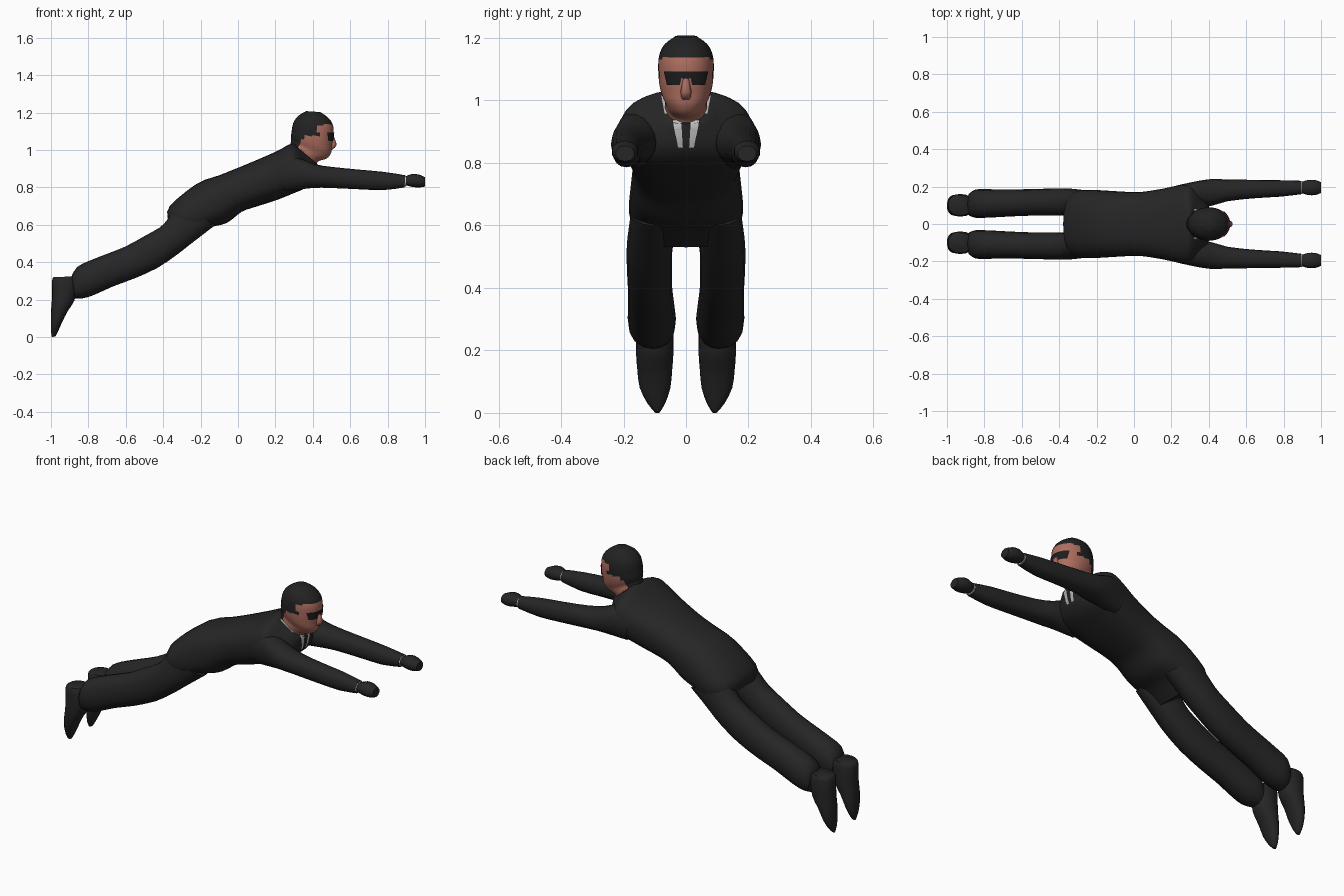
import bpy, bmesh, math
from mathutils import Vector
from mathutils.bvhtree import BVHTree


def material(name, r, g, b):
    m = bpy.data.materials.new(name)
    m.diffuse_color = (r, g, b, 1)
    return m


SUIT = material("suit black", 0.019, 0.019, 0.019)
HAIR = material("hair black", 0.016, 0.016, 0.016)
SKIN = material("skin", 0.42, 0.155, 0.115)
SHIRT = material("shirt grey", 0.5, 0.5, 0.5)
LENS = material("lens black", 0.012, 0.012, 0.012)


def finish(name, bm, mats, angle=50):
    mesh = bpy.data.meshes.new(name)
    bm.to_mesh(mesh)
    ob = bpy.data.objects.new(name, mesh)
    bpy.context.collection.objects.link(ob)
    for m in mats:
        mesh.materials.append(m)
    bpy.context.view_layer.objects.active = ob
    ob.select_set(True)
    bpy.ops.object.shade_smooth_by_angle(angle=math.radians(angle))
    ob.select_set(False)
    return ob


def smooth_rows(rows, sub):
    """Catmull-Rom interpolation between the given sections."""
    out = []
    for i in range(len(rows) - 1):
        quad = [rows[max(i - 1, 0)], rows[i], rows[i + 1], rows[min(i + 2, len(rows) - 1)]]
        for k in range(sub):
            t = k / sub
            out.append([0.5 * (2 * b + (c - a) * t + (2 * a - 5 * b + 4 * c - d) * t * t
                               + (3 * b - a - 3 * c + d) * t ** 3) for a, b, c, d in zip(*quad)])
    return out + [list(rows[-1])]


def loft(name, rows, mats, side=1, n=16, sub=2, power=0.9, rule=None):
    """Rows are (x, z of one edge, x, z of the opposite edge, y centre, half width)."""
    bm = bmesh.new()
    rings = []
    for x1, z1, x2, z2, yc, hw in smooth_rows(rows, sub):
        mid = Vector(((x1 + x2) / 2, yc * side, (z1 + z2) / 2))
        axis = Vector(((x1 - x2) / 2, 0, (z1 - z2) / 2))
        ring = []
        for k in range(n):
            a = 2 * math.pi * k / n
            c, s = [math.copysign(abs(v) ** power, v) for v in (math.cos(a), math.sin(a))]
            ring.append(bm.verts.new(mid + axis * c + Vector((0, hw * s, 0))))
        rings.append(ring)
    for p, q in zip(rings, rings[1:]):
        for k in range(n):
            bm.faces.new((p[k], p[(k + 1) % n], q[(k + 1) % n], q[k]))
    bm.faces.new(rings[0])
    bm.faces.new(rings[-1])
    bmesh.ops.recalc_face_normals(bm, faces=bm.faces)
    if rule:
        for f in bm.faces:
            f.material_index = rule(f.calc_center_median())
    finish(name, bm, mats)
    return BVHTree.FromBMesh(bm)


def decal(name, tree, low, high, mat, side=1, n=6):
    """Thin patch laid on the +x side of a part; low and high are (z, y from, y to)."""
    bm = bmesh.new()
    grid = []
    for j in range(n + 1):
        z, y0, y1 = [a + (b - a) * j / n for a, b in zip(low, high)]
        row = []
        for i in range(n + 1):
            y = side * (y0 + (y1 - y0) * i / n)
            hit = tree.ray_cast(Vector((2, y, z)), Vector((-1, 0, 0)))
            row.append(bm.verts.new(hit[0] + hit[1] * 0.004) if hit[0] else None)
        grid.append(row)
    for j in range(n):
        for i in range(n):
            q = [grid[j][i], grid[j][i + 1], grid[j + 1][i + 1], grid[j + 1][i]]
            if all(q):
                f = bm.faces.new(q if side > 0 else q[::-1])
                f.normal_update()
    finish(name, bm, [mat])


# Torso, hips to collar
torso = loft("torso", [
    (-0.375, 0.63, -0.23, 0.53, 0, 0.165),
    (-0.365, 0.70, -0.15, 0.585, 0, 0.183),
    (-0.22, 0.82, -0.06, 0.61, 0, 0.178),
    (-0.10, 0.865, 0.02, 0.67, 0, 0.172),
    (0.00, 0.905, 0.09, 0.695, 0, 0.172),
    (0.12, 0.955, 0.20, 0.73, 0, 0.19),
    (0.21, 0.995, 0.30, 0.77, 0, 0.21),
    (0.27, 1.028, 0.365, 0.80, 0, 0.205),
    (0.30, 1.035, 0.41, 0.85, 0, 0.135),
    (0.31, 1.02, 0.425, 0.925, 0, 0.078)], [SUIT], n=28, sub=3, power=0.8)


def head_rule(c):
    hairline = 1.135 if c.x > 0.43 else 1.078
    return 1 if c.z < hairline and c.x > 0.31 + (c.z - 1.0) * 0.6 else 0


# Head with neck; hair and skin split by position
head = loft("head", [
    (0.27, 1.00, 0.415, 0.915, 0, 0.066),
    (0.28, 1.03, 0.43, 0.94, 0, 0.068),
    (0.283, 1.05, 0.475, 0.955, 0, 0.068),
    (0.283, 1.063, 0.498, 0.985, 0, 0.078),
    (0.284, 1.08, 0.503, 1.02, 0, 0.085),
    (0.287, 1.10, 0.508, 1.06, 0, 0.088),
    (0.29, 1.122, 0.511, 1.11, 0, 0.089),
    (0.30, 1.155, 0.503, 1.145, 0, 0.084),
    (0.325, 1.185, 0.48, 1.175, 0, 0.068),
    (0.365, 1.208, 0.44, 1.203, 0, 0.034)], [HAIR, SKIN], n=36, sub=4, power=0.95, rule=head_rule)

loft("nose", [
    (0.49, 1.075, 0.511, 1.075, 0, 0.008),
    (0.485, 1.03, 0.528, 1.027, 0, 0.018),
    (0.485, 1.005, 0.505, 1.003, 0, 0.014)], [SKIN], n=10)

# Sunglasses bridge
decal("glasses_bridge", head, (1.07, -0.014, 0.014), (1.093, -0.014, 0.014), LENS)

for side, tag in ((1, "left"), (-1, "right")):
    decal("glasses_lens_" + tag, head, (1.05, 0.018, 0.058), (1.093, 0.012, 0.068), LENS, side)
    # Shirt strips beside the tie, and collar edges
    decal("shirt_" + tag, torso, (0.85, 0.010, 0.025), (0.935, 0.015, 0.042), SHIRT, side)
    decal("collar_" + tag, torso, (0.955, 0.058, 0.07), (1.015, 0.072, 0.08), SHIRT, side)

    # Arm, cuff and gloved hand
    loft("arm_" + tag, [
        (0.20, 0.94, 0.25, 0.78, 0.15, 0.055),
        (0.30, 0.965, 0.34, 0.79, 0.16, 0.066),
        (0.41, 0.925, 0.41, 0.798, 0.168, 0.072),
        (0.50, 0.91, 0.50, 0.797, 0.18, 0.058),
        (0.65, 0.895, 0.65, 0.79, 0.187, 0.049),
        (0.78, 0.883, 0.78, 0.786, 0.19, 0.044),
        (0.895, 0.865, 0.89, 0.80, 0.195, 0.036)], [SUIT], side)
    loft("cuff_" + tag, [
        (0.89, 0.862, 0.888, 0.805, 0.195, 0.034),
        (0.899, 0.862, 0.897, 0.805, 0.195, 0.034)], [SHIRT], side, sub=1)
    loft("hand_" + tag, [
        (0.895, 0.858, 0.895, 0.812, 0.195, 0.031),
        (0.93, 0.872, 0.93, 0.803, 0.195, 0.042),
        (0.97, 0.868, 0.97, 0.80, 0.195, 0.042),
        (1.0, 0.855, 1.0, 0.805, 0.195, 0.03)], [SUIT], side, n=10)

    # Trouser leg and shoe pointing down
    loft("leg_" + tag, [
        (-0.33, 0.70, -0.12, 0.60, 0.11, 0.065),
        (-0.38, 0.625, -0.25, 0.50, 0.113, 0.074),
        (-0.42, 0.585, -0.32, 0.445, 0.117, 0.073),
        (-0.50, 0.54, -0.43, 0.37, 0.117, 0.072),
        (-0.60, 0.485, -0.55, 0.315, 0.115, 0.071),
        (-0.70, 0.445, -0.67, 0.27, 0.112, 0.073),
        (-0.79, 0.41, -0.77, 0.225, 0.11, 0.076),
        (-0.86, 0.375, -0.83, 0.207, 0.109, 0.076),
        (-0.89, 0.325, -0.87, 0.205, 0.104, 0.06)], [SUIT], side)
    loft("shoe_" + tag, [
        (-0.985, 0.32, -0.87, 0.325, 0.10, 0.052),
        (-0.995, 0.30, -0.855, 0.295, 0.10, 0.06),
        (-0.995, 0.20, -0.875, 0.195, 0.10, 0.06),
        (-1.0, 0.14, -0.91, 0.14, 0.10, 0.056),
        (-1.0, 0.08, -0.94, 0.08, 0.099, 0.049),
        (-1.0, 0.03, -0.962, 0.03, 0.095, 0.028),
        (-0.995, 0.0, -0.975, 0.004, 0.092, 0.008)], [SUIT], side)
